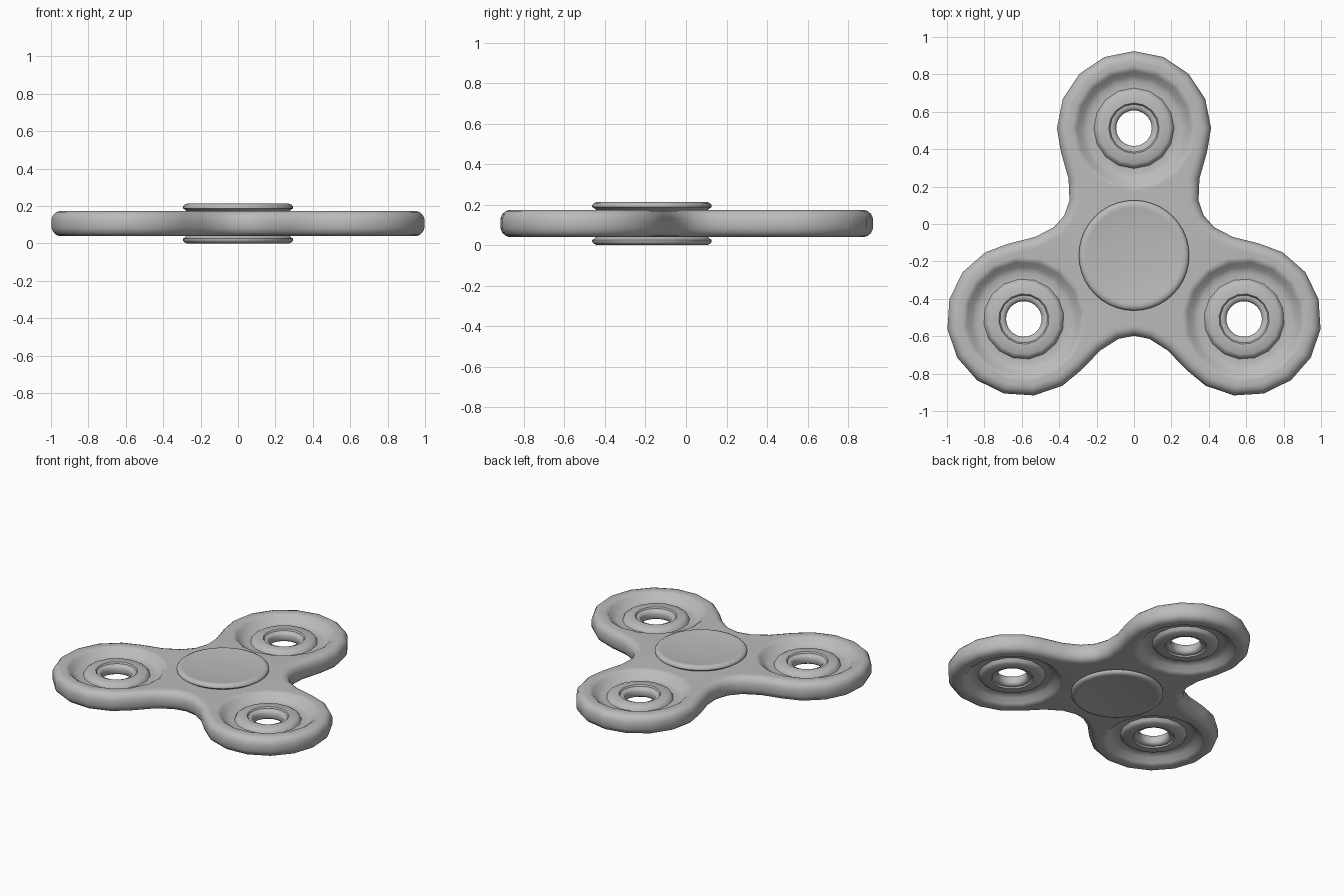
import bpy, bmesh
from math import sin, cos, tau, radians
from mathutils import Vector, Matrix

cube = bpy.data.objects.get("Cube")
if cube:
    bpy.data.objects.remove(cube)

HUB = Vector((0, -0.168, 0.1065))   # centre of the whole spinner
ARM = 0.68                          # hub to weight distance
LOBE = 0.412                        # outer radius of each arm end

grey = bpy.data.materials.new("grey")
grey.use_nodes = True
colour = (0.5, 0.5, 0.5, 1)
grey.diffuse_color = colour
grey.node_tree.nodes["Principled BSDF"].inputs["Base Color"].default_value = colour


def finish(name, bm):
    """Turn a bmesh into a smooth-shaded object placed at the hub."""
    bmesh.ops.remove_doubles(bm, verts=bm.verts, dist=0.0001)
    bmesh.ops.recalc_face_normals(bm, faces=bm.faces)
    mesh = bpy.data.meshes.new(name)
    bm.to_mesh(mesh)
    bm.free()
    mesh.materials.append(grey)
    ob = bpy.data.objects.new(name, mesh)
    bpy.context.collection.objects.link(ob)
    ob.location = HUB
    bpy.ops.object.select_all(action='DESELECT')
    ob.select_set(True)
    bpy.context.view_layer.objects.active = ob
    bpy.ops.object.shade_smooth_by_angle(angle=radians(48))
    return ob


def bridge(bm, loops, close=False):
    """Join successive rings of points with quads; return the rings of verts."""
    rings = [[bm.verts.new(p) for p in loop] for loop in loops]
    pairs = list(zip(rings, rings[1:]))
    if close:
        pairs.append((rings[-1], rings[0]))
    for a, b in pairs:
        n = len(a)
        for i in range(n):
            j = (i + 1) % n
            bm.faces.new((a[i], a[j], b[j], b[i]))
    return rings


def circle(r, z, n, centre, turn=0):
    return [centre + Vector((r * sin(tau * i / n + turn), r * cos(tau * i / n + turn), z))
            for i in range(n)]


def both_sides(profile):
    """Extend an upper half profile with its reflection below."""
    return profile + [(r, -z) for r, z in reversed(profile)]


def ring_edges(bm, ring):
    return [bm.edges.get((ring[i - 1], ring[i])) for i in range(len(ring))]


# Outline of one arm: polygonal end, narrow waist, valley between arms
half = [Vector((LOBE * sin(tau * i / 16), ARM + LOBE * cos(tau * i / 16), 0)) for i in range(5)]
half += [Vector(p) for p in ((0.39, 0.55, 0), (0.35, 0.41, 0), (0.345, 0.295, 0))]
valley = Vector((0.372, 0.215, 0))
arm = [Vector((-p.x, p.y, 0)) for p in reversed(half[1:])] + half + [valley]
turns = [-tau * k / 3 for k in range(3)]
outline = [Matrix.Rotation(t, 3, 'Z') @ p for t in turns for p in arm]


def inset(d, z):
    """Outline moved inwards by d at height z."""
    out = []
    for i, p in enumerate(outline):
        a = (p - outline[i - 1]).normalized()
        b = (outline[(i + 1) % len(outline)] - p).normalized()
        n = Vector((a.y + b.y, -a.x - b.x, 0)).normalized()
        out.append(p + n * d / max(0.5, n.dot(Vector((a.y, -a.x, 0)))) + Vector((0, 0, z)))
    return out


# Body: rounded rim, flat faces, and grooved seats with raised rings
bm = bmesh.new()
rim = [(0.06, 0.0675), (0.045, 0.0675), (0.025, 0.061), (0.01, 0.047), (0, 0.024)]
# the outline runs clockwise, so its right-hand side points inwards
rings = bridge(bm, [inset(d, z) for d, z in both_sides(rim)])
top_edges, low_edges = ring_edges(bm, rings[0]), ring_edges(bm, rings[-1])

groove = [(0.335, 0.0675), (0.322, 0.0665), (0.305, 0.055), (0.28, 0.027), (0.25, 0.015),
          (0.215, 0.016), (0.205, 0.034), (0.19, 0.043), (0.135, 0.043), (0.125, 0.03)]
centres = [Matrix.Rotation(t, 3, 'Z') @ Vector((0, ARM, 0)) for t in turns]
for centre, t in zip(centres, turns):
    rings = bridge(bm, [circle(r, z, 16, centre, -t) for r, z in both_sides(groove)])
    top_edges += ring_edges(bm, rings[0])
    low_edges += ring_edges(bm, rings[-1])
for edges, up in ((top_edges, 1), (low_edges, -1)):
    bmesh.ops.triangle_fill(bm, use_beauty=True, edges=edges, normal=(0, 0, up))
finish("body", bm)

# Bearing sleeves lining the three holes
sleeve = [(0.13, 0.034), (0.115, 0.034), (0.102, 0.028), (0.095, 0.015)]
for side, centre in zip(("back", "left", "right"), centres):
    bm = bmesh.new()
    bridge(bm, [circle(r, z, 32, centre) for r, z in both_sides(sleeve)], close=True)
    finish(side + "_bearing_sleeve", bm)

# Dished finger caps above and below the hub
cap = [(0.27, 0.062), (0.285, 0.075), (0.295, 0.081), (0.295, 0.09), (0.287, 0.1),
       (0.272, 0.1065), (0.255, 0.104), (0.2, 0.098), (0.1, 0.092)]
for name, s in (("upper_finger_cap", 1), ("lower_finger_cap", -1)):
    bm = bmesh.new()
    rings = bridge(bm, [circle(r, s * z, 40, Vector()) for r, z in cap])
    bm.faces.new(rings[0])
    bm.faces.new(rings[-1])
    finish(name, bm)
